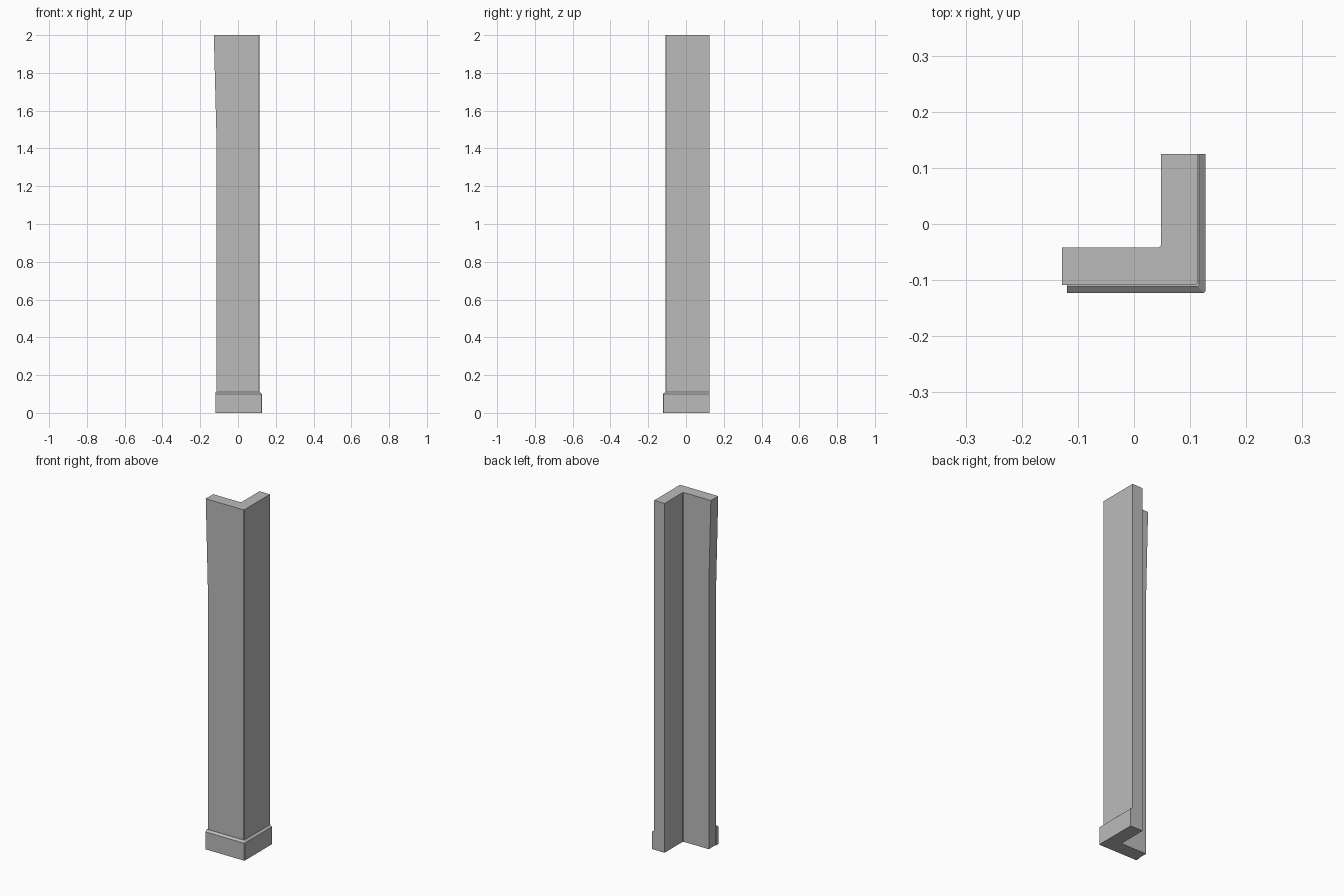
import bpy
import bmesh

if "Cube" in bpy.data.objects:
    bpy.data.objects.remove(bpy.data.objects["Cube"], do_unlink=True)

grey = bpy.data.materials.new("plain_grey")
grey.use_nodes = True
colour = (0.5, 0.5, 0.5, 1)
grey.diffuse_color = colour
grey.node_tree.nodes["Principled BSDF"].inputs["Base Color"].default_value = colour

BACK = 0.125        # rear end of both parts
FLARE_START = 1.5   # the side wing widens above this height


def loft(name, rings):
    """Join rings of points into a capped solid."""
    bm = bmesh.new()
    loops = [[bm.verts.new(p) for p in ring] for ring in rings]
    n = len(loops[0])
    for low, high in zip(loops, loops[1:]):
        for i in range(n):
            j = (i + 1) % n
            bm.faces.new((low[i], low[j], high[j], high[i]))
    bm.faces.new(loops[0][::-1])
    bm.faces.new(loops[-1])
    bmesh.ops.recalc_face_normals(bm, faces=bm.faces)
    mesh = bpy.data.meshes.new(name)
    bm.to_mesh(mesh)
    bm.free()
    mesh.materials.append(grey)
    obj = bpy.data.objects.new(name, mesh)
    bpy.context.collection.objects.link(obj)
    return obj


def angle_ring(z, tip, front, side, inner_x, inner_y, cut):
    """L-shaped outline with small cuts on the outer and inner corners."""
    outline = [(tip, front), (side - cut, front), (side, front + cut),
               (side, BACK), (inner_x, BACK), (inner_x, inner_y + cut),
               (inner_x - cut, inner_y), (tip, inner_y)]
    return [(x, y, z) for x, y in outline]


# Corner post with a flared side wing
post_levels = [(0, -0.115), (FLARE_START, -0.115), (2, -0.128)]
loft("corner_post", [angle_ring(z, tip, -0.109, 0.114, 0.048, -0.042, 0.004)
                     for z, tip in post_levels])

# Skirting wrapped round the two outer faces, with a sloped top edge
skirting_levels = [(0, -0.123, 0.127), (0.1, -0.123, 0.127), (0.11, -0.111, 0.116)]
loft("base_skirting", [angle_ring(z, -0.119, front, side, 0.108, -0.103, 0.003)
                       for z, front, side in skirting_levels])
